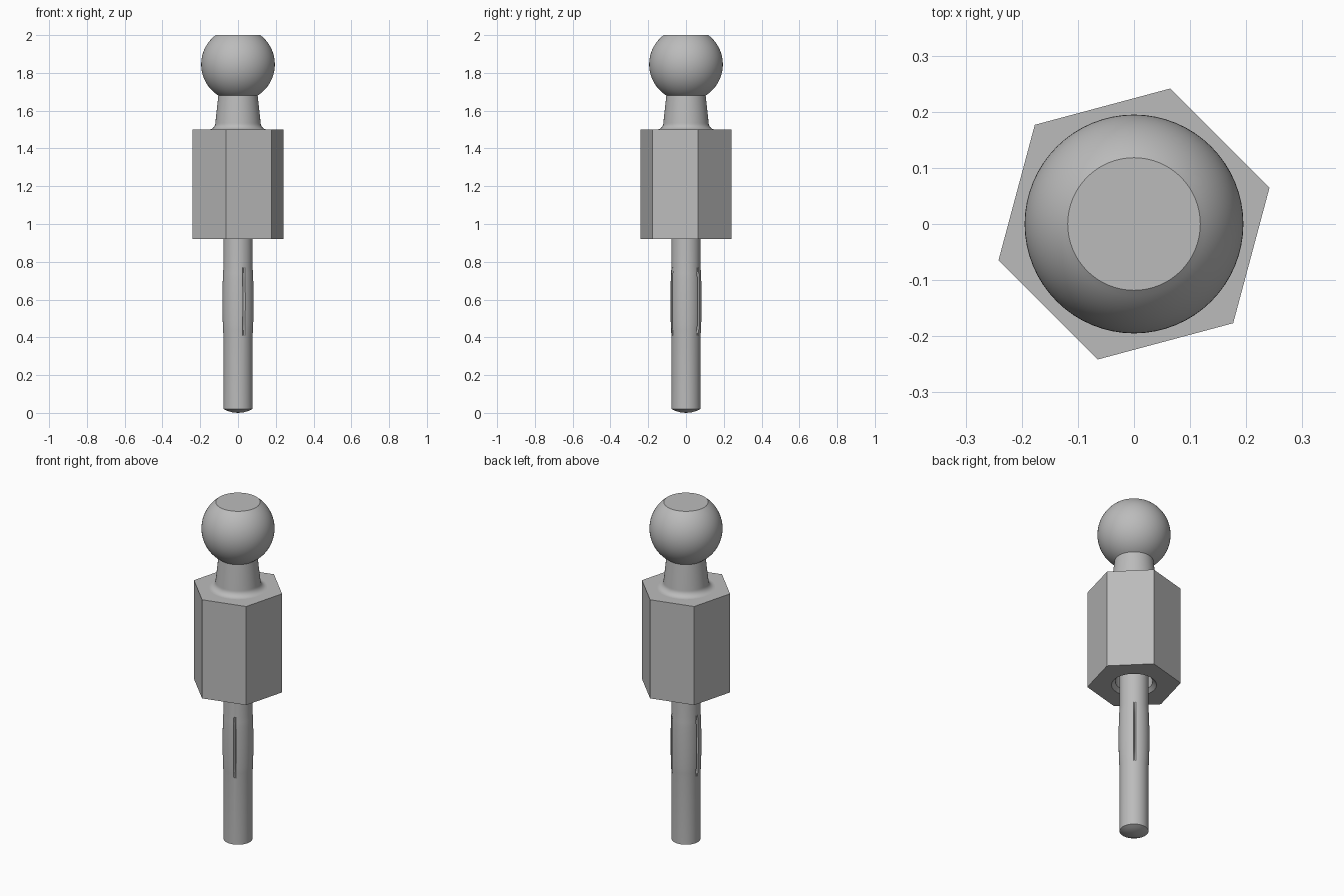
import bpy, bmesh
from math import radians, sin, cos, sqrt, pi, tau

if "Cube" in bpy.data.objects:
    bpy.data.objects.remove(bpy.data.objects["Cube"])

steel = bpy.data.materials.new("grey steel")
steel.use_nodes = True
GREY = (0.5, 0.5, 0.5, 1)
steel.diffuse_color = GREY
steel.node_tree.nodes["Principled BSDF"].inputs["Base Color"].default_value = GREY


def revolve(name, profile, sides, start=0.0, shape=None, smooth=True):
    """Turn (radius, z) points about the z axis; shape may adjust each radius."""
    bm = bmesh.new()
    rings = []
    for r, z in profile:
        ring = []
        for i in range(sides):
            a = start + tau * i / sides
            rr = shape(r, z, i) if shape else r
            ring.append(bm.verts.new((rr * cos(a), rr * sin(a), z)))
        rings.append(ring)
    for low, high in zip(rings, rings[1:]):
        for i in range(sides):
            j = (i + 1) % sides
            bm.faces.new((low[i], low[j], high[j], high[i]))
    bm.faces.new(rings[0][::-1])
    bm.faces.new(rings[-1])
    mesh = bpy.data.meshes.new(name)
    bm.to_mesh(mesh)
    bm.free()
    mesh.materials.append(steel)
    obj = bpy.data.objects.new(name, mesh)
    bpy.context.collection.objects.link(obj)
    bpy.ops.object.select_all(action="DESELECT")
    obj.select_set(True)
    bpy.context.view_layer.objects.active = obj
    if smooth:
        bpy.ops.object.shade_smooth_by_angle(angle=radians(30))
    return obj


# Ball with a flat top
R, CZ = 0.195, 1.845
low, high = -radians(58), radians(52.7)
ball = [(R * cos(a), CZ + R * sin(a))
        for a in (low + (high - low) * k / 28 for k in range(29))]
revolve("ball", ball, 64)

# Tapered neck with a fillet at its foot
fillet = [(0.155 - 0.035 * sin(t), 1.535 - 0.035 * cos(t))
          for t in (pi / 2 * k / 8 for k in range(9))]
revolve("neck", fillet + [(0.103, 1.69)], 64)

# Hexagonal body with a chamfered socket underneath
body = revolve("hex_body", [(0.25, 0.92), (0.25, 1.5)], 6, radians(15), smooth=False)
cutter = revolve("socket_cutter",
                 [(0.122, 0.9), (0.12, 0.92), (0.1, 0.94), (0.1, 1.1)], 48)
cutter.hide_render = True
cut = body.modifiers.new("socket", "BOOLEAN")
cut.operation = "DIFFERENCE"
cut.solver = "EXACT"
cut.object = cutter
bpy.context.view_layer.objects.active = body
bpy.ops.object.modifier_apply(modifier=cut.name)
bpy.data.objects.remove(cutter)
bpy.ops.object.select_all(action="DESELECT")
body.select_set(True)
bpy.ops.object.shade_smooth_by_angle(angle=radians(30))

# Pin with a domed tip, a slight swell and three narrow lengthwise grooves
SIDES = 72


def grooved(r, z, i):
    t = (z - 0.41) / 0.36
    if not 0 < t < 1:
        return r
    swell = sqrt(sin(pi * t))
    return r - 0.012 * swell if i % (SIDES // 3) == 0 else r + 0.005 * swell


tip = [(0.001, 0), (0.03, 0.003), (0.055, 0.01), (0.077, 0.02)]
shaft = [(0.077, 0.41 + 0.36 * k / 12) for k in range(13)]
revolve("grooved_pin", tip + shaft + [(0.077, 1.12)], SIDES, radians(53), grooved)
